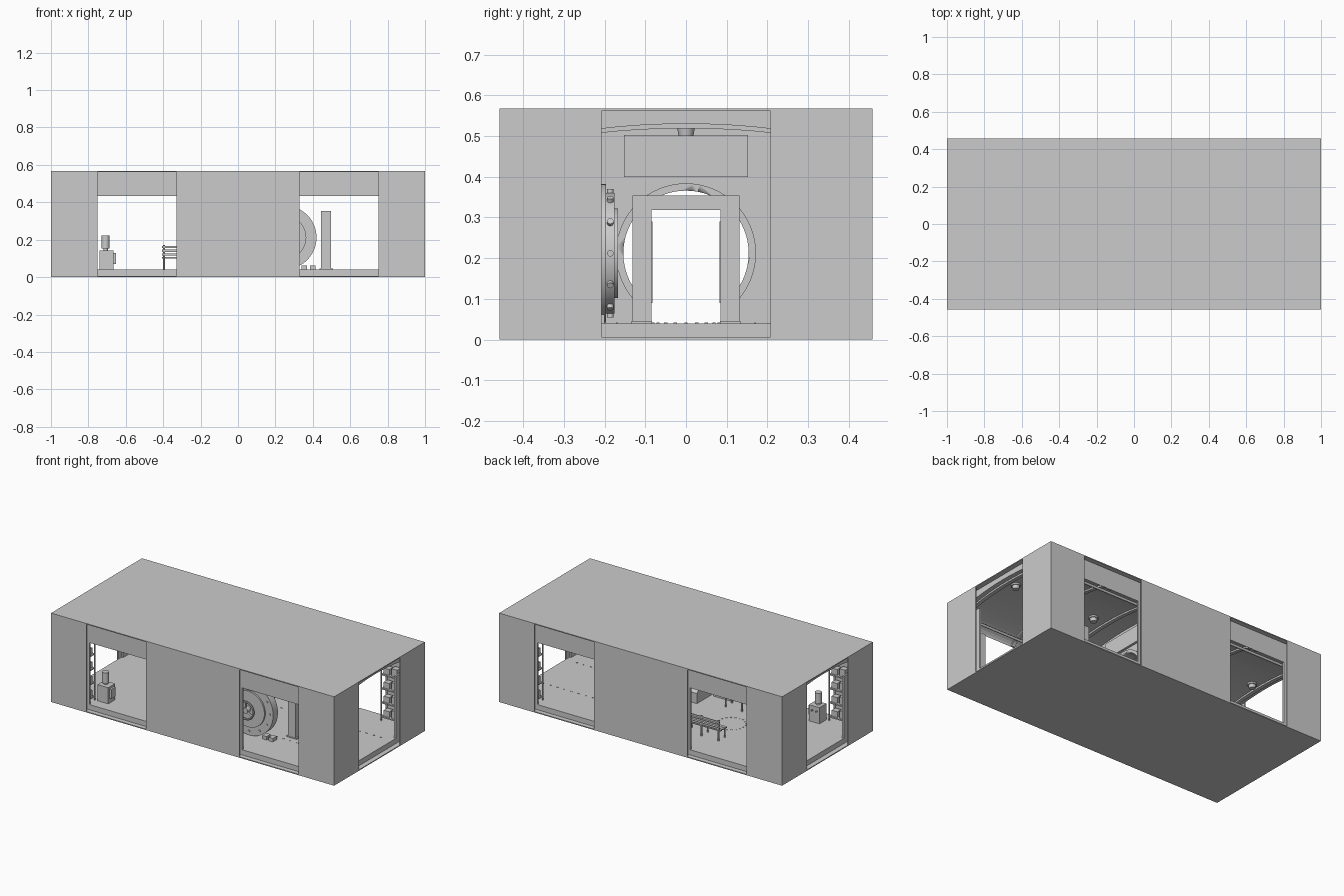
import bpy, bmesh, math
from mathutils import Matrix, Vector

if "Cube" in bpy.data.objects:
    bpy.data.objects.remove(bpy.data.objects["Cube"])


def finish(name, bm, smooth=False):
    bmesh.ops.recalc_face_normals(bm, faces=bm.faces)
    me = bpy.data.meshes.new(name)
    bm.to_mesh(me)
    bm.free()
    ob = bpy.data.objects.new(name, me)
    bpy.context.collection.objects.link(ob)
    if smooth:
        bpy.context.view_layer.objects.active = ob
        ob.select_set(True)
        bpy.ops.object.shade_smooth_by_angle(angle=math.radians(35))
        ob.select_set(False)
    return ob


def box(name, x0, x1, y0, y1, z0, z1):
    bm = bmesh.new()
    bmesh.ops.create_cube(bm, size=1)
    for v in bm.verts:
        v.co = Vector(((x0 + x1) / 2 + v.co.x * (x1 - x0),
                       (y0 + y1) / 2 + v.co.y * (y1 - y0),
                       (z0 + z1) / 2 + v.co.z * (z1 - z0)))
    return finish(name, bm)


def rod(name, a, b, r, r2=None, seg=12):
    a, b = Vector(a), Vector(b)
    bm = bmesh.new()
    rot = (b - a).to_track_quat('Z', 'Y').to_matrix().to_4x4()
    bmesh.ops.create_cone(bm, cap_ends=True, segments=seg, radius1=r,
                          radius2=r if r2 is None else r2, depth=(b - a).length,
                          matrix=Matrix.Translation((a + b) / 2) @ rot)
    return finish(name, bm, True)


def prism(name, yz, x0, x1):
    bm = bmesh.new()
    f = bm.faces.new([bm.verts.new((x0, y, z)) for y, z in yz])
    g = bmesh.ops.extrude_face_region(bm, geom=[f])
    bmesh.ops.translate(bm, vec=(x1 - x0, 0, 0),
                        verts=[v for v in g['geom'] if isinstance(v, bmesh.types.BMVert)])
    return finish(name, bm)


def ring(name, c, major, minor):
    bm = bmesh.new()
    n, m = 32, 8
    vs = [[bm.verts.new((c[0] + (major + minor * math.cos(j * math.tau / m)) * math.cos(i * math.tau / n),
                         c[1] + minor * math.sin(j * math.tau / m),
                         c[2] + (major + minor * math.cos(j * math.tau / m)) * math.sin(i * math.tau / n)))
           for j in range(m)] for i in range(n)]
    for i in range(n):
        for j in range(m):
            bm.faces.new((vs[i][j], vs[i - 1][j], vs[i - 1][j - 1], vs[i][j - 1]))
    return finish(name, bm, True)


def cut(ob, cutters):
    for c in cutters:
        c.hide_render = True
        c.hide_viewport = True
        c.display_type = 'WIRE'
        mod = ob.modifiers.new("hole", 'BOOLEAN')
        mod.operation, mod.solver, mod.object = 'DIFFERENCE', 'EXACT', c


# outer shell and inner lining walls, both with the same openings
def walls(name, hx, hy, t, z0, z1):
    for s in (-1, 1):
        ya, yb = sorted((s * hy, s * (hy - t)))
        for x0, x1 in ((-hx, -.75), (-.33, .33), (.75, hx)):
            box(name + "_long_wall", x0, x1, ya, yb, z0, z1)
        xa, xb = sorted((s * hx, s * (hx - t)))
        for y0, y1 in ((-hy + t, -.208), (.208, hy - t)):
            box(name + "_end_wall", xa, xb, y0, y1, z0, z1)


box("shell_base", -1, 1, -.458, .458, 0, .006)
box("shell_roof", -1, 1, -.458, .458, .562, .568)
walls("shell", 1, .458, .006, .006, .562)
walls("lining", .97, .43, .012, .04, .436)
box("floor_slab", -.97, .97, -.43, .43, .007, .04)

# barrel vault ceiling with ribs
def arc(dz=0, k=1.0, n=24):
    return [(.43 * k * math.cos(math.pi * i / n),
             .435 + (.095 - dz) * math.sin(math.pi * i / n)) for i in range(n + 1)]


prism("vault_ceiling", arc() + [(-.43, .561), (.43, .561)], -.97, .97)
for x in (-.93, -.54, -.2, .2, .54, .93):
    prism("vault_rib", arc() + arc(.011, .975)[::-1], x - .012, x + .012)
for s in (-1, 1):
    for x in (-.52, .52):
        rod("ceiling_pipe", (x - .42, s * .37, .455), (x + .42, s * .37, .455), .008)

# ceiling lamps
for x in (-.875, -.3, .3, .875):
    rod("lamp_base", (x, 0, .52), (x, 0, .53), .028, seg=24)
    rod("lamp_shade", (x, 0, .5), (x, 0, .521), .018, .022, seg=24)

# dividing wall with round passage
wall = box("dividing_wall", .0, .07, -.43, .43, .04, .53)
collar = rod("passage_collar", (.065, 0, .212), (.085, 0, .212), .172, seg=64)
hole = rod("hole_cutter", (-.1, 0, .212), (.2, 0, .212), .154, seg=64)
notch = box("threshold_cutter", -.1, .2, -.11, .11, .0401, .16)
for o in (wall, collar):
    cut(o, (hole, notch))
box("wall_panel", .07, .085, -.152, .152, .4, .503)

# open round vault door
cx, cz = .25, .212
for name, r, y0, y1 in (("door_rim", .17, -.245, -.197), ("door_plug", .148, -.198, -.176),
                        ("door_plug_cap", .11, -.177, -.167), ("door_front_plate", .115, -.255, -.244),
                        ("door_hub", .018, -.285, -.254)):
    rod(name, (cx, y0, cz), (cx, y1, cz), r, seg=64)
ring("door_wheel", (cx, -.28, cz), .055, .006)
for i in range(3):
    a = i * math.tau / 3 + math.pi / 2
    rod("wheel_spoke", (cx, -.28, cz), (cx + .055 * math.cos(a), -.28, cz + .055 * math.sin(a)), .005)
for i in range(12):
    c, s = math.cos(i * math.tau / 12), math.sin(i * math.tau / 12)
    rod("locking_bolt", (cx + .14 * c, -.186, cz + .14 * s), (cx + .158 * c, -.186, cz + .158 * s), .008)
    rod("rim_rivet", (cx + .145 * c, -.25, cz + .145 * s), (cx + .145 * c, -.244, cz + .145 * s), .007)
for z in (.13, .29):
    box("door_hinge", .07, .13, -.235, -.19, z - .02, z + .02)
for x in (.355, .4):
    box("door_stop", x - .015, x + .015, -.24, -.2, .04, .062)

# walk-through scanner gate
for s in (-1, 1):
    y0, y1 = sorted((s * .085, s * .132))
    box("gate_post", .445, .498, y0, y1, .04, .32)
    y0, y1 = sorted((s * .082, s * .086))
    box("gate_sensor", .455, .488, y0, y1, .09, .29)
    y0, y1 = sorted((s * .083, s * .134))
    box("gate_foot", .435, .508, y0, y1, .04, .046)
box("gate_lintel", .445, .498, -.132, .132, .318, .354)

# floor rivets: two rows and a circle
for y in (-.17, .17):
    for i in range(16):
        x = .14 + i * .05
        box("floor_stud", x - .006, x + .006, y - .002, y + .002, .04, .042)
for i in range(20):
    a = i * math.tau / 20
    x, y = -.32 + .085 * math.cos(a), .085 * math.sin(a)
    box("floor_stud", x - .004, x + .004, y - .004, y + .004, .04, .042)

# slatted benches on both sides of the left room
for s in (-1, 1):
    for i in range(3):
        y0, y1 = sorted((s * (.165 + i * .024), s * (.185 + i * .024)))
        box("bench_seat_slat", -.405, -.15, y0, y1, .1, .107)
        box("bench_back_slat", -.405, -.15, s * .24 - .003, s * .24 + .003, .115 + i * .02, .127 + i * .02)
    for x in (-.395, -.275, -.16):
        for y, h in ((.172, .1), (.236, .172)):
            rod("bench_leg", (x, s * y, .04), (x, s * y, h), .005)

# sloped console beside the passage
prism("console", [(-.4, .04), (-.25, .04), (-.25, .085), (-.33, .14), (-.4, .14)], -.14, -.02)

# water dispenser
box("dispenser_body", -.74, -.665, -.36, -.29, .04, .143)
box("dispenser_tray", -.665, -.652, -.345, -.305, .07, .13)
rod("dispenser_neck", (-.708, -.325, .143), (-.708, -.325, .155), .012, seg=20)
rod("dispenser_bottle", (-.708, -.325, .153), (-.708, -.325, .222), .021, seg=20)
for x in (-.72, -.69):
    rod("dispenser_tap", (x, -.29, .115), (x, -.28, .115), .005)

# storage shelves with crates in opposite corners
for sx in (-1, 1):
    xa, xb = sorted((sx * .76, sx * .93))
    ya, yb = sorted((sx * .418, sx * .36))
    for z in (.06, .15, .24, .33):
        box("shelf_board", xa, xb, ya, yb, z, z + .008)
        for i in range(3):
            x = xa + .03 + i * .055
            box("shelf_crate", x - .02, x + .02, ya + .01, yb - .01, z + .008, z + .045 + .01 * (i % 2))
    for x in (xa, xb):
        for y in (ya, yb):
            box("shelf_post", x - .004, x + .004, y - .004, y + .004, .04, .4)
